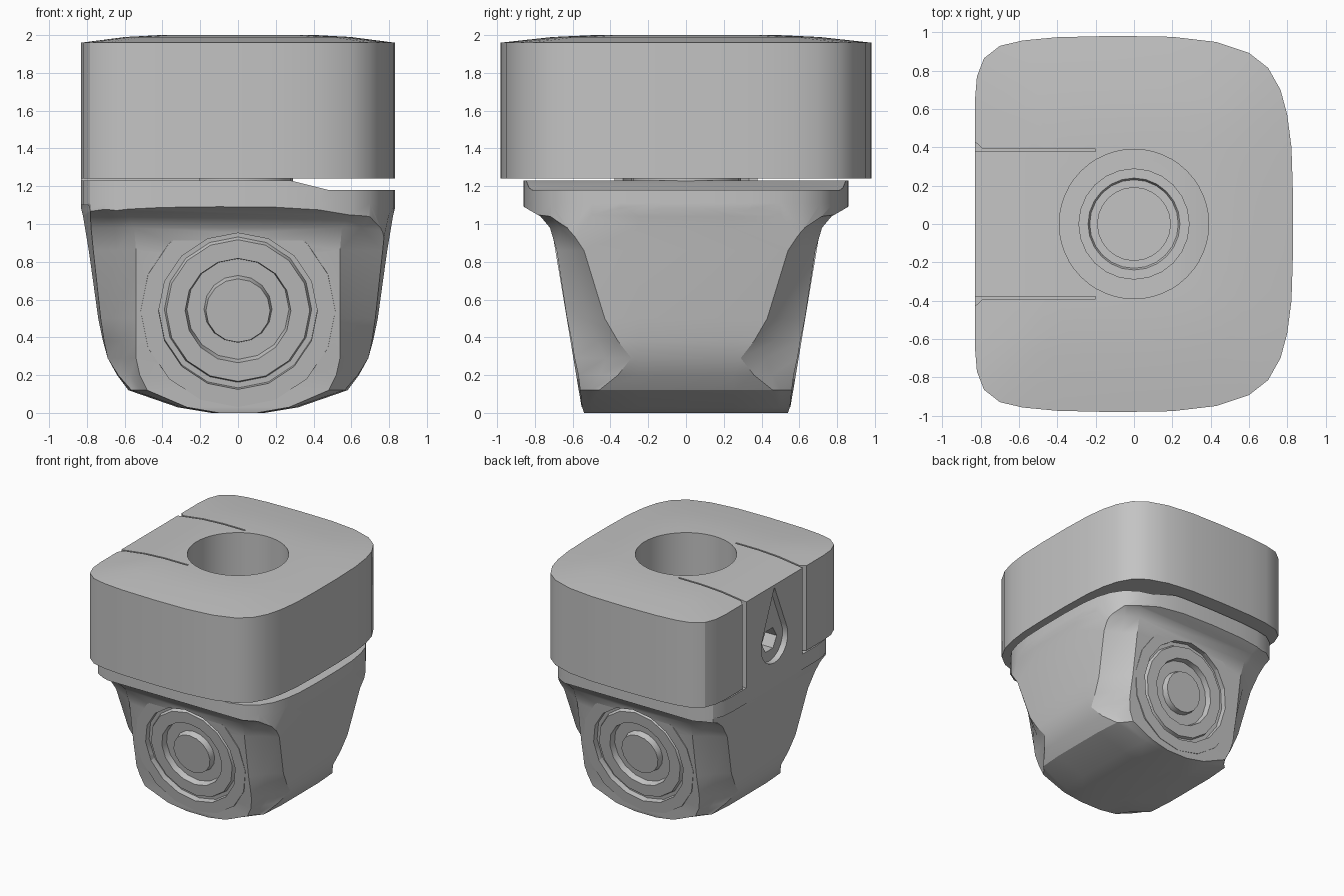
import bpy
import bmesh
from math import cos, sin, pi, radians
from mathutils import Matrix

cube = bpy.data.objects.get("Cube")
if cube:
    bpy.data.objects.remove(cube, do_unlink=True)

grey = bpy.data.materials.new("plain grey")
grey.use_nodes = True
grey.diffuse_color = (0.55, 0.55, 0.55, 1)
grey.node_tree.nodes["Principled BSDF"].inputs["Base Color"].default_value = (0.55, 0.55, 0.55, 1)


def loft(name, rings, closed=False):
    """Skin equal-length rings; cap the ends, or join last to first."""
    bm = bmesh.new()
    loops = [[bm.verts.new(p) for p in ring] for ring in rings]
    n = len(loops[0])
    pairs = list(zip(loops, loops[1:]))
    if closed:
        pairs.append((loops[-1], loops[0]))
    else:
        bm.faces.new(loops[0])
        bm.faces.new(loops[-1])
    for low, high in pairs:
        for i in range(n):
            j = (i + 1) % n
            bm.faces.new((low[i], low[j], high[j], high[i]))
    bmesh.ops.recalc_face_normals(bm, faces=bm.faces)
    mesh = bpy.data.meshes.new(name)
    bm.to_mesh(mesh)
    bm.free()
    obj = bpy.data.objects.new(name, mesh)
    bpy.context.collection.objects.link(obj)
    mesh.materials.append(grey)
    return obj


def circle(r, z, n):
    return [(r * cos(2 * pi * i / n), r * sin(2 * pi * i / n), z) for i in range(n)]


def lathe(name, profile, n=40, closed=False):
    return loft(name, [circle(r, z, n) for r, z in profile], closed)


def box(name, x0, x1, y0, y1, z0, z1):
    return loft(name, [[(x0, y0, z), (x1, y0, z), (x1, y1, z), (x0, y1, z)] for z in (z0, z1)])


def boolean(obj, cutter, operation="DIFFERENCE"):
    cutter.hide_render = True
    bpy.context.view_layer.objects.active = obj
    mod = obj.modifiers.new("cut", "BOOLEAN")
    mod.operation, mod.solver, mod.object = operation, "EXACT", cutter
    bpy.ops.object.modifier_apply(modifier=mod.name)
    bpy.data.objects.remove(cutter, do_unlink=True)


def smooth(obj, angle=30):
    bpy.ops.object.select_all(action="DESELECT")
    obj.select_set(True)
    bpy.context.view_layer.objects.active = obj
    bpy.ops.object.shade_smooth_by_angle(angle=radians(angle))


# Rounded outline: tight corners at -x, wide corners at +x
half = [(0.83, 0.15), (0.822, 0.4), (0.8, 0.57), (0.765, 0.7), (0.7, 0.815), (0.6, 0.893),
        (0.43, 0.95), (0.2, 0.977), (-0.1, 0.982), (-0.4, 0.975), (-0.58, 0.958),
        (-0.7, 0.93), (-0.783, 0.865), (-0.82, 0.77), (-0.83, 0.65)]
outline = half + [(x, -y) for x, y in reversed(half)]


def outline_ring(z, sx=1.0, sy=1.0):
    return [(x * sx, y * sy, z) for x, y in outline]


def block_solid(name, base):
    return loft(name, [outline_ring(base), outline_ring(1.96),
                       outline_ring(1.99, 0.72, 0.72), outline_ring(2.0, 0.5, 0.5)])


def hole_cutter():
    return lathe("hole_cutter", [(0.39, 1.0), (0.39, 2.2)], 48)


# Upper block with central hole and side slot, whose mouth is chamfered
block = block_solid("upper_block", 1.24)
slot = [(-1, -0.43), (-0.83, -0.43), (-0.79, -0.392), (-0.2, -0.392),
        (-0.2, 0.392), (-0.79, 0.392), (-0.83, 0.43), (-1, 0.43)]
boolean(block, loft("slot_cutter", [[(x, y, z) for x, y in slot] for z in (1, 2.2)]))
boolean(block, hole_cutter())
smooth(block)

# Side insert filling the slot, with a teardrop recess and a hexagonal bolt hole
insert = block_solid("side_insert", 1.2)
boolean(insert, box("insert_limit", -1, -0.2, -0.378, 0.378, 1, 2.2), "INTERSECT")
boolean(insert, hole_cutter())
tear = [(0, 1.94)] + [(0.18 * cos(a), 1.48 + 0.18 * sin(a))
                      for a in [radians(150 + 20 * i) for i in range(13)]]
boolean(insert, loft("tear_cutter", [[(x, y, z) for y, z in tear] for x in (-1, -0.78)]))
hexagon = [(0.1 * cos(i * pi / 3), 1.48 + 0.1 * sin(i * pi / 3)) for i in range(6)]
boolean(insert, loft("hex_cutter", [[(x, y, z) for y, z in hexagon] for x in (-1, -0.6)]))
smooth(insert)

# Lower body: z, half width, side panel edge y, face corner x, half depth
sections = [(0.0, 0.14, 0.50, 0.10, 0.54), (0.03, 0.32, 0.49, 0.27, 0.55),
            (0.12, 0.58, 0.46, 0.48, 0.56), (0.20, 0.64, 0.36, 0.52, 0.57),
            (0.29, 0.69, 0.29, 0.54, 0.59), (0.38, 0.715, 0.36, 0.54, 0.605),
            (0.50, 0.74, 0.43, 0.54, 0.63), (0.86, 0.79, 0.54, 0.54, 0.685),
            (0.98, 0.81, 0.62, 0.55, 0.72), (1.04, 0.82, 0.69, 0.58, 0.77),
            (1.08, 0.83, 0.79, 0.66, 0.84), (1.11, 0.84, 0.88, 0.74, 0.89)]
rings = []
for z, w, a, c, d in sections:
    edge = w - 0.1 * max(0, a - 0.3)
    q = [(w, 0.25), (edge, a), (0.55 * c + 0.45 * edge, 0.55 * a + 0.45 * d), (c, d)]
    ring = q + [(-x, y) for x, y in reversed(q)]
    ring += [(-x, -y) for x, y in ring]
    rings.append([(x, y, z) for x, y in ring])
body = loft("lower_body", rings)

# The flared shoulders follow the outline of the rim
boolean(body, loft("shoulder_limit", [outline_ring(z, 1.0, 0.875) for z in (-0.1, 1.3)]),
        "INTERSECT")

# Round stepped recesses with a raised rim, front and back
steps = [(0.001, -0.3), (0.42, -0.3), (0.42, 0.04), (0.39, 0.04), (0.38, 0.01), (0.28, 0.01),
         (0.27, 0.06), (0.18, 0.06), (0.17, 0.01), (0.001, 0.01)]
rim_profile = [(0.42, -0.008), (0.515, -0.008), (0.525, 0.08), (0.42, 0.08)]
for side, label in ((-1, "front"), (1, "back")):
    place = (Matrix.Translation((0, side * 0.63, 0.54))
             @ Matrix.Rotation(side * radians(80.5), 4, "X"))
    cutter = lathe("recess_cutter", steps, 16)
    cutter.data.transform(place)
    boolean(body, cutter)
    ring_obj = lathe(label + "_recess_rim", rim_profile, 16, closed=True)
    ring_obj.data.transform(place)

# Vertical shaft through the top of the body
boolean(body, lathe("shaft_cutter", [(0.19, 0.4), (0.19, 1.4)], 24))
smooth(body)

# Rim plate, stepping down towards +x
rim = loft("rim_plate", [outline_ring(z, 1.0, 0.875) for z in (1.1, 1.23)])
wedge = [(0.28, 1.23), (0.48, 1.18), (1, 1.18), (1, 1.4), (0.28, 1.4)]
boolean(rim, loft("step_cutter", [[(x, y, z) for x, z in wedge] for y in (-1, 1)]))
boolean(rim, lathe("rim_hole_cutter", [(0.19, 1.0), (0.19, 1.4)], 24))
smooth(rim)

# Collar rising into the hole of the block
collar = lathe("collar", [(0.29, 1.16), (0.29, 1.25), (0.24, 1.25), (0.2, 1.16)], 24, closed=True)
smooth(collar)
